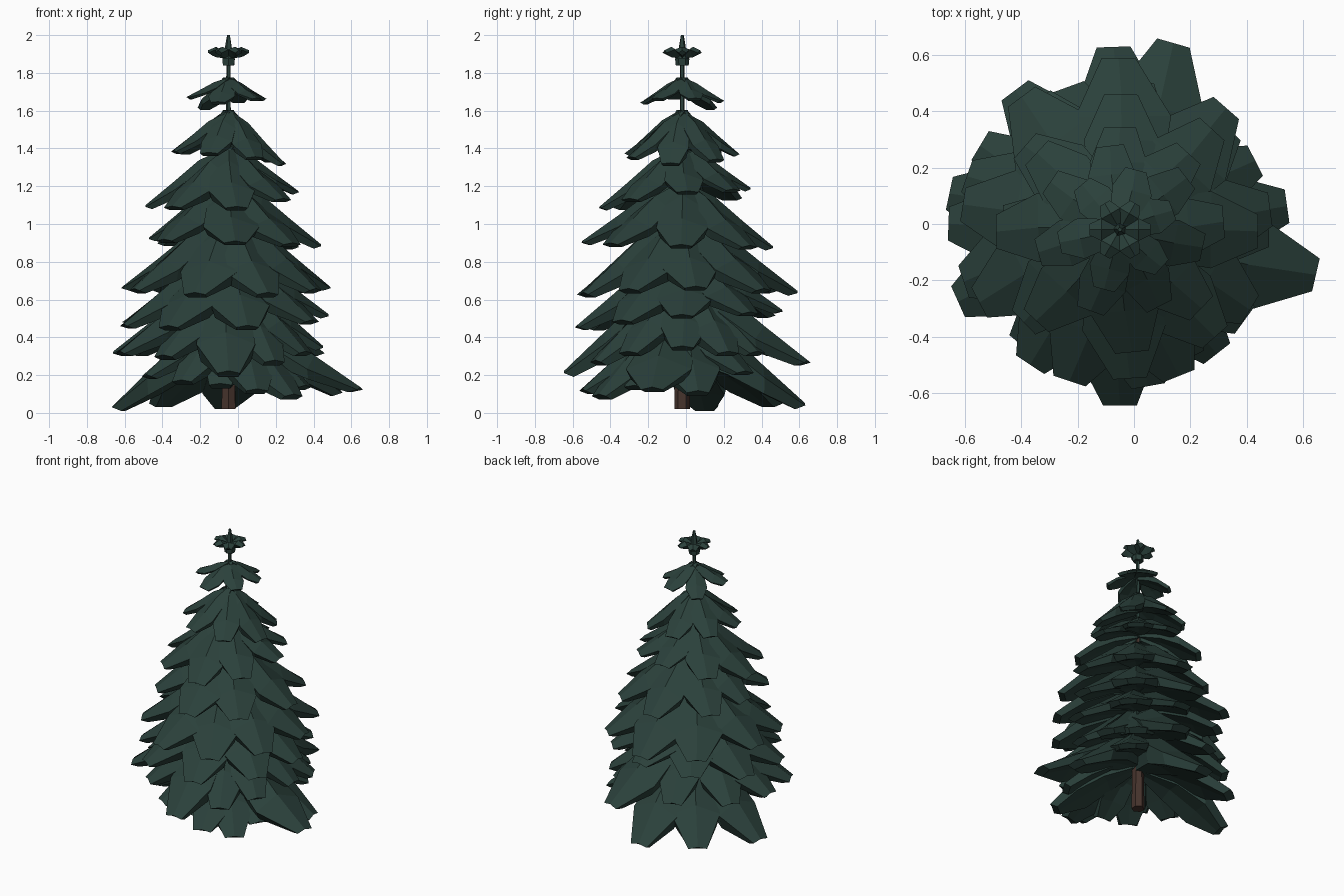
import bpy, bmesh, math, random
from mathutils import Vector

if "Cube" in bpy.data.objects:
    bpy.data.objects.remove(bpy.data.objects["Cube"])

random.seed(4)
CX, CY = -0.05, -0.02          # trunk axis


def material(name, rgb):
    m = bpy.data.materials.new(name)
    m.diffuse_color = (*rgb, 1)
    m.use_nodes = True
    m.node_tree.nodes["Principled BSDF"].inputs["Base Color"].default_value = m.diffuse_color
    return m


needle = material("dark needle green", (0.0235, 0.052, 0.0435))
bark = material("bark brown", (0.062, 0.034, 0.026))


def finish(bm, name, mat):
    bmesh.ops.recalc_face_normals(bm, faces=bm.faces[:])
    me = bpy.data.meshes.new(name)
    bm.to_mesh(me)
    bm.free()
    me.materials.append(mat)
    ob = bpy.data.objects.new(name, me)
    bpy.context.collection.objects.link(ob)
    return ob


def loft(bm, rings):
    """Skin a list of equal vertex rings and cap both ends."""
    n = len(rings[0])
    for r, s in zip(rings, rings[1:]):
        for j in range(n):
            k = (j + 1) % n
            bm.faces.new((r[j], r[k], s[k], s[j]))
    bm.faces.new(rings[0])
    bm.faces.new(rings[-1])


def axes(angle):
    a = math.radians(angle)
    return Vector((math.cos(a), math.sin(a), 0)), Vector((-math.sin(a), math.cos(a), 0))


def add_bough(bm, angle, reach, root_z, tip_z, spread=0.25):
    """Drooping wedge: ridged top over a much shallower underside, blunt undercut tip."""
    out, side = axes(angle)
    drop = root_z - tip_z
    skew = random.uniform(-0.03, 0.03) * reach
    tip_w = min(0.06, 0.13 * reach + 0.01)
    # reach, top height, half width, ridge height, underside height (heights as part of drop)
    stations = [(0.0, 1.0, 0.03, 0.0, 0.50),
                (0.36, 0.77, spread * 0.82 * reach, 0.14 * reach, 0.34),
                (0.66, 0.43, spread * reach, 0.10 * reach, 0.15),
                (1.0, 0.06, tip_w, 0.02 * reach, 0.0)]
    rings = []
    for i, (t, h, w, ridge, under) in enumerate(stations):
        c = Vector((CX, CY, tip_z + h * drop)) + out * t * reach
        if 0 < i < 3:
            c += side * skew
        edge_z = c.z - ridge
        low = min(tip_z + under * drop, edge_z - 0.012)
        inset = out * (0.08 * reach if i == 3 else 0)
        b = Vector((c.x, c.y, low)) - inset
        e = Vector((c.x, c.y, edge_z))
        lift = Vector((0, 0, 0.03 * reach if 0 < i < 3 else 0))
        pts = [e + side * w, c, e - side * w, b - side * w * 0.85, b + lift, b + side * w * 0.85]
        rings.append([bm.verts.new(p) for p in pts])
    loft(bm, rings)


# Skirts with individually placed boughs: (angle, reach, tip height)
ground = [(168, .62, .01), (92, .65, .02), (127, .62, .03), (308, .56, .07), (-13, .715, .11),
          (8, .60, .09), (286, .55, .10), (238, .47, .15), (264, .42, .13),
          (205, .48, .18), (328, .48, .12), (42, .50, .20)]
lower = [(74, .69, .25), (270, .625, .19), (204, .63, .30), (149, .58, .30), (27, .54, .30),
         (230, .54, .28), (325, .50, .30), (50, .52, .30), (110, .54, .30), (178, .61, .30),
         (298, .52, .25), (0, .50, .33)]
crown = [(20, .20, 1.66), (75, .22, 1.65), (130, .21, 1.61), (192, .22, 1.67),
         (255, .22, 1.64), (318, .20, 1.66)]
for name, root, spread, rows in (("ground_boughs", .56, .25, ground),
                                 ("lower_boughs", .74, .25, lower),
                                 ("crown_boughs", 1.775, .33, crown)):
    bm = bmesh.new()
    for ang, reach, tip in rows:
        add_bough(bm, ang, reach, root, tip, spread)
    finish(bm, name, needle)

# Upper skirts: root height, count, turn, reach and tip height at right, back, left, front
tiers = [("low_middle_boughs", .88, 9, 0, (.53, .53, .59, .57), (.50, .53, .45, .43)),
         ("middle_boughs", 1.06, 9, 10, (.53, .61, .56, .57), (.65, .62, .65, .60)),
         ("high_middle_boughs", 1.24, 8, 0, (.49, .48, .42, .53), (.87, .86, .91, .89)),
         ("high_boughs", 1.42, 8, 3, (.37, .36, .44, .44), (1.16, 1.18, 1.08, 1.07)),
         ("upper_boughs", 1.605, 7, -10, (.30, .30, .30, .31), (1.30, 1.36, 1.38, 1.36))]
for name, root, n, turn, reach, tips in tiers:
    bm = bmesh.new()
    for k in range(n):
        ang = (turn + 360 * k / n) % 360
        q = ang / 90
        i, f = int(q) % 4, q % 1
        mix = lambda v: v[i] * (1 - f) + v[(i + 1) % 4] * f
        add_bough(bm, ang + random.uniform(-4, 4), mix(reach), root + random.uniform(-.012, 0),
                  mix(tips), 0.28)
    finish(bm, name, needle)


def add_rod(name, mat, sides, rings):
    """Faceted upright rod through (radius, height) rings."""
    bm = bmesh.new()
    loft(bm, [[bm.verts.new((CX + r * math.cos(math.tau * k / sides + .5),
                             CY + r * math.sin(math.tau * k / sides + .5), z))
               for k in range(sides)] for r, z in rings])
    return finish(bm, name, mat)


add_rod("trunk", bark, 6, [(.042, .02), (.034, .5), (.022, .95), (.012, 1.3)])
add_rod("top_stem", needle, 5, [(.015, 1.3), (.012, 1.84)])
add_rod("bud_collar", needle, 6, [(.034, 1.84), (.038, 1.875), (.02, 1.90)])
add_rod("top_spike", needle, 5, [(.024, 1.90), (.017, 1.95), (.008, 2.0)])

# Small rosette of leaflets under the spike
bm = bmesh.new()
for k in range(6):
    out, side = axes(60 * k)
    rings = []
    for d, w, z, th in ((.008, .012, 1.905, .03), (.066, .040, 1.938, .055), (.108, .020, 1.92, .03)):
        c = Vector((CX, CY, z)) + out * d
        lo = Vector((0, 0, -th)) - out * (.025 if d > .1 else 0)
        fold = Vector((0, 0, -.014))
        rings.append([bm.verts.new(p) for p in
                      (c + side * w + fold, c, c - side * w + fold, c + lo)])
    loft(bm, rings)
finish(bm, "top_rosette", needle)
